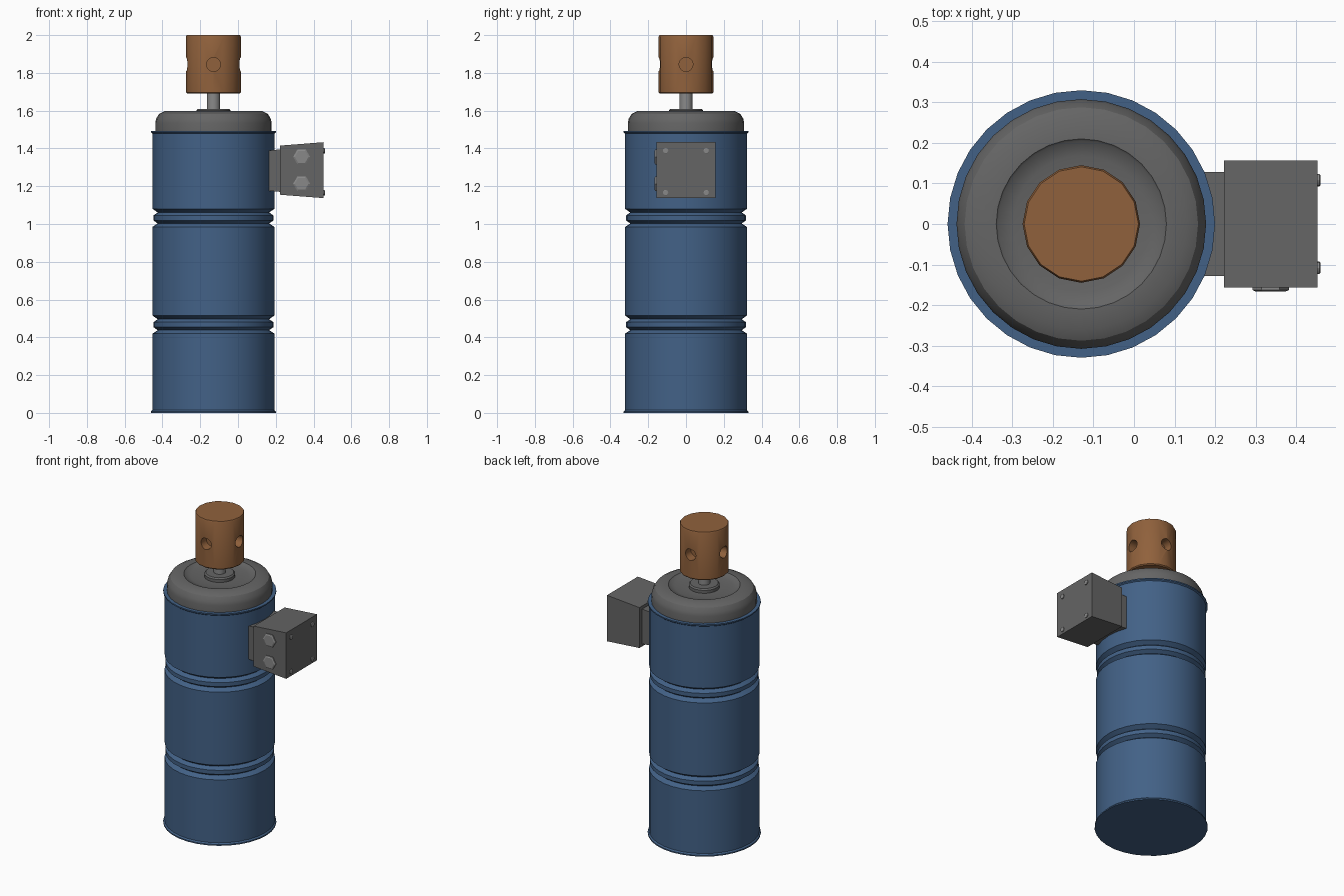
import bpy, bmesh, math
from mathutils import Matrix, Vector

if "Cube" in bpy.data.objects:
    bpy.data.objects.remove(bpy.data.objects["Cube"])

AX = -0.13  # x of the cylinder axis


def material(name, rgb):
    m = bpy.data.materials.new(name)
    m.diffuse_color = (*rgb, 1)
    m.use_nodes = True
    m.node_tree.nodes["Principled BSDF"].inputs["Base Color"].default_value = m.diffuse_color
    return m


BLUE = material("blue_paint", (0.055, 0.12, 0.24))
BROWN = material("copper", (0.28, 0.12, 0.045))
DARK = material("dark_grey", (0.13, 0.13, 0.13))
STEEL = material("steel", (0.25, 0.25, 0.25))


def finish(name, bm, mat, smooth=None):
    bmesh.ops.recalc_face_normals(bm, faces=bm.faces[:])
    me = bpy.data.meshes.new(name)
    bm.to_mesh(me)
    bm.free()
    ob = bpy.data.objects.new(name, me)
    bpy.context.collection.objects.link(ob)
    if mat:
        me.materials.append(mat)
    if smooth:
        bpy.ops.object.select_all(action='DESELECT')
        bpy.context.view_layer.objects.active = ob
        ob.select_set(True)
        bpy.ops.object.shade_smooth_by_angle(angle=math.radians(smooth))
    return ob


def lathe(name, profile, sides, mat, matrix=Matrix.Translation((AX, 0, 0)), smooth=30, turn=0.0):
    """Closed solid of revolution from (radius, height) points, capped at both ends."""
    bm = bmesh.new()
    rings = []
    for r, z in profile:
        rings.append([bm.verts.new(matrix @ Vector((r * math.cos(a), r * math.sin(a), z)))
                      for a in (2 * math.pi * i / sides + turn for i in range(sides))])
    for lo, hi in zip(rings, rings[1:]):
        for i in range(sides):
            j = (i + 1) % sides
            bm.faces.new((lo[i], lo[j], hi[j], hi[i]))
    bm.faces.new(rings[0][::-1])
    bm.faces.new(rings[-1])
    return finish(name, bm, mat, smooth)


def tapered_box(name, x0, x1, y0, y1, z_left, z_right, mat):
    """Box whose height changes along x."""
    bm = bmesh.new()
    bmesh.ops.create_cube(bm, size=1)
    for v in bm.verts:
        right, top = v.co.x > 0, v.co.z > 0
        v.co = (x1 if right else x0, y1 if v.co.y > 0 else y0,
                (z_right if right else z_left)[top])
    return finish(name, bm, mat)


# barrel with rims and two double grooves
body = [(0.33, 0), (0.33, 0.008), (0.322, 0.016)]
for z in (0.42, 0.985):
    body += [(0.322, z), (0.295, z + 0.018), (0.318, z + 0.034),
             (0.318, z + 0.060), (0.295, z + 0.076), (0.322, z + 0.095)]
body += [(0.322, 1.478), (0.33, 1.484), (0.33, 1.492), (0.30, 1.492)]
lathe("barrel", body, 32, BLUE)

# domed cap with recessed top
lathe("cap", [(0.308, 1.485), (0.308, 1.535), (0.303, 1.558), (0.288, 1.583), (0.26, 1.597),
              (0.21, 1.599), (0.205, 1.594), (0.168, 1.583), (0.09, 1.583)], 32, DARK)

# collar, stem and knob
lathe("collar", [(0.09, 1.575), (0.09, 1.602), (0.082, 1.61), (0.055, 1.61)], 24, DARK)
lathe("stem", [(0.035, 1.60), (0.035, 1.70)], 20, STEEL)
knob = lathe("knob", [(0.139, 1.69), (0.145, 1.696), (0.145, 1.992), (0.141, 2.0)], 16, BROWN, smooth=None)

# blind holes around the knob
for i in range(4):
    m = (Matrix.Translation((AX, 0, 1.845)) @ Matrix.Rotation(i * math.pi / 2, 4, 'Z')
         @ Matrix.Rotation(math.pi / 2, 4, 'Y'))
    cutter = lathe(f"hole_cutter_{i}", [(0.037, 0.085), (0.037, 0.2)], 16, BROWN, m, None)
    cutter.hide_render = True
    cutter.hide_viewport = True
    mod = knob.modifiers.new("hole", 'BOOLEAN')
    mod.operation, mod.object, mod.solver = 'DIFFERENCE', cutter, 'EXACT'
bpy.context.view_layer.objects.active = knob
bpy.ops.object.select_all(action='DESELECT')
knob.select_set(True)
for mod in list(knob.modifiers):
    bpy.ops.object.modifier_apply(modifier=mod.name)
bpy.ops.object.shade_smooth_by_angle(angle=math.radians(30))
for ob in list(bpy.data.objects):
    if ob.name.startswith("hole_cutter"):
        bpy.data.objects.remove(ob)

# terminal box on its bracket
tapered_box("box_bracket", 0.12, 0.225, -0.128, 0.128, (1.18, 1.385), (1.17, 1.395), DARK)
tapered_box("terminal_box", 0.222, 0.453, -0.157, 0.157, (1.155, 1.415), (1.137, 1.433), DARK)

# cover screws on the right face
for y in (-0.108, 0.108):
    for z in (1.165, 1.387):
        m = Matrix.Translation((0.45, y, z)) @ Matrix.Rotation(math.pi / 2, 4, 'Y')
        lathe("cover_screw", [(0.015, 0), (0.015, 0.008), (0.012, 0.01)], 12, STEEL, m)

# hexagonal plugs on the front face
for z in (1.213, 1.355):
    m = Matrix.Translation((0.337, -0.152, z)) @ Matrix.Rotation(math.pi / 2, 4, 'X')
    lathe("hex_plug", [(0.045, 0), (0.045, 0.011), (0.036, 0.015)], 6, STEEL, m, None)
